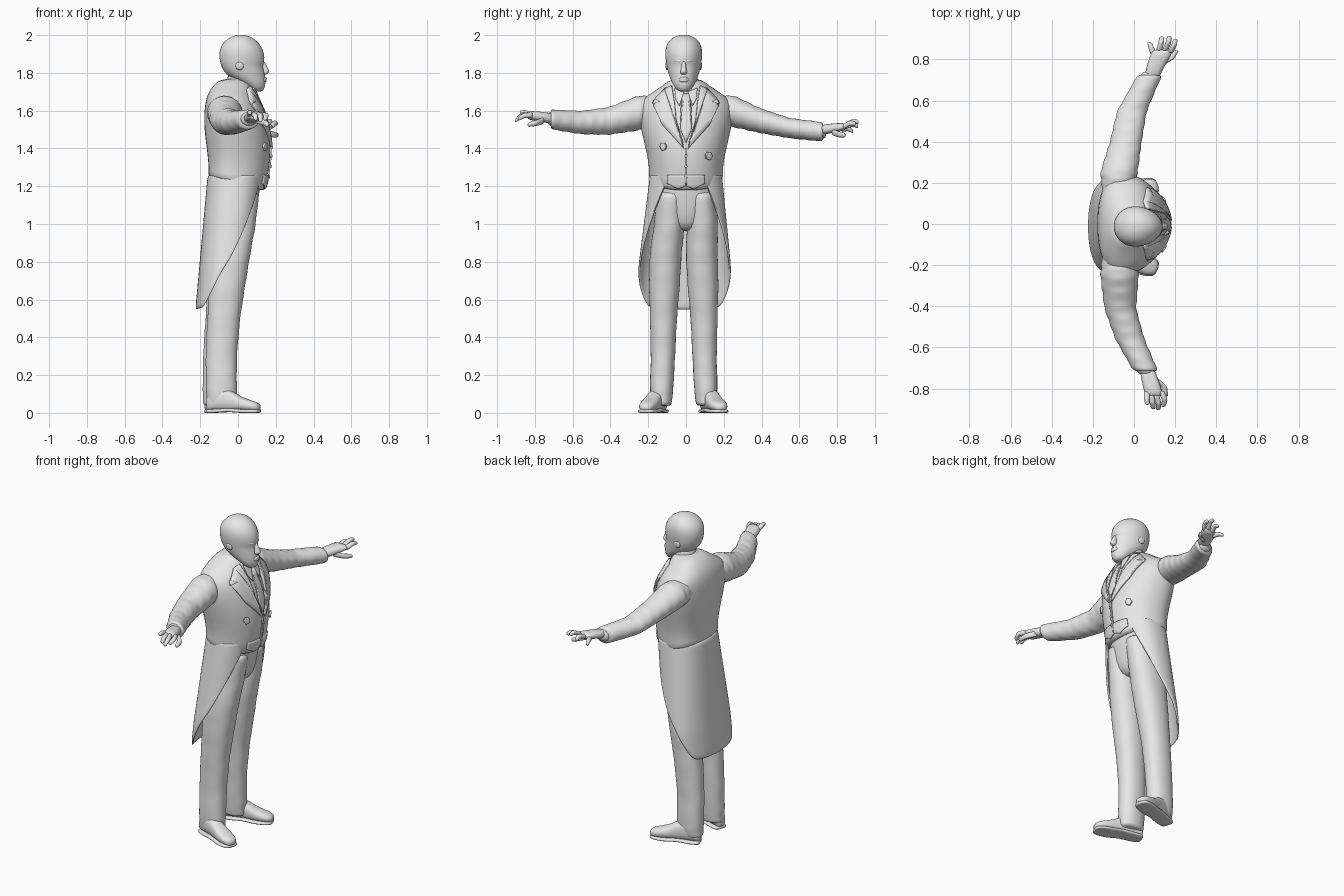
import bpy, bmesh, math
from mathutils import Vector
from mathutils.bvhtree import BVHTree

default_cube = bpy.data.objects.get("Cube")
if default_cube:
    bpy.data.objects.remove(default_cube, do_unlink=True)

clay = bpy.data.materials.new("plain_grey")
clay.use_nodes = True
clay.diffuse_color = (0.8, 0.8, 0.8, 1)
clay.node_tree.nodes["Principled BSDF"].inputs["Base Color"].default_value = clay.diffuse_color

X, Y, Z = Vector((1, 0, 0)), Vector((0, 1, 0)), Vector((0, 0, 1))


def finish(name, mesh_builder, subdivisions=1, thickness=0):
    bmesh.ops.recalc_face_normals(mesh_builder, faces=mesh_builder.faces)
    mesh = bpy.data.meshes.new(name)
    mesh_builder.to_mesh(mesh)
    mesh_builder.free()
    mesh.materials.append(clay)
    mesh.polygons.foreach_set("use_smooth", [True] * len(mesh.polygons))
    part = bpy.data.objects.new(name, mesh)
    bpy.context.collection.objects.link(part)
    if thickness:
        solid = part.modifiers.new("thickness", "SOLIDIFY")
        solid.thickness = thickness
        solid.offset = 0
    if subdivisions:
        part.modifiers.new("smooth", "SUBSURF").levels = subdivisions
        part.modifiers["smooth"].render_levels = subdivisions
    return part


def signed_power(value, power):
    return math.copysign(abs(value) ** power, value)


def loft(name, rings, axis_a, axis_b, sides=20, power=1.0, egg=0.0, hem_drop=0.0, floor=None):
    """Skin closed rings given as (centre, radius along a, radius along b)."""
    builder = bmesh.new()
    loops = []
    for index, (centre, radius_a, radius_b) in enumerate(rings):
        loop = []
        for step in range(sides):
            angle = math.tau * step / sides
            along = signed_power(math.cos(angle), power)
            across = signed_power(math.sin(angle), power) * (1 - egg * along)
            point = Vector(centre) + axis_a * radius_a * along + axis_b * radius_b * across
            if index < 2:
                point.z -= hem_drop * along
            if floor is not None:
                point.z = max(point.z, floor)
            loop.append(builder.verts.new(point))
        loops.append(loop)
    for lower, upper in zip(loops, loops[1:]):
        for i in range(sides):
            j = (i + 1) % sides
            builder.faces.new((lower[i], lower[j], upper[j], upper[i]))
    builder.faces.new(loops[0])
    builder.faces.new(loops[-1])
    return finish(name, builder)


def column(name, table, y=0.0, **options):
    """Upright loft from rows of height, back x, front x and half width."""
    rings = [(((back + front) / 2, y, z), (front - back) / 2, half) for z, back, front, half in table]
    return loft(name, rings, X, Y, **options)


def resample(rows, count, ripple, waves):
    """Add rows between the given ones and ripple their last two columns into cloth folds."""
    result = []
    for k in range(count):
        place = k / (count - 1) * (len(rows) - 1)
        i = min(int(place), len(rows) - 2)
        row = [p + (q - p) * (place - i) for p, q in zip(rows[i], rows[i + 1])]
        fold = 1 + ripple * math.sin(k * waves)
        result.append((tuple(row[:3]), row[3] * fold, row[4] * (2 - fold)))
    return result


# Coat body and waistcoat
torso = column("coat_body", [
    (1.21, -.155, .135, .18), (1.22, -.157, .145, .195), (1.3, -.155, .165, .19),
    (1.4, -.165, .175, .21), (1.5, -.18, .16, .235), (1.6, -.18, .135, .25),
    (1.66, -.17, .1, .235), (1.7, -.155, .085, .17), (1.74, -.125, .07, .11), (1.77, -.09, .05, .08)],
    sides=32, power=.88, egg=.16, hem_drop=.04)

# Coat tails: an open skirt whose hem sweeps up to the front
builder = bmesh.new()
columns, rows = 32, 14
grid = []
for c in range(columns + 1):
    swing = math.radians(150) * (2 * c / columns - 1)
    sweep = abs(swing) / math.radians(150)
    hem = .545 + .03 * sweep + .64 * max(0, sweep - .3) ** 1.25 / .7 ** 1.25
    strip = []
    for r in range(rows + 1):
        z = 1.26 + (hem - 1.26) * r / rows
        fall = (1.26 - z) / .71
        x = -.012 - .075 * fall - (.143 - .01 * fall) * signed_power(math.cos(swing), .85)
        y = (.185 + .062 * min(1, fall * 1.3)) * signed_power(math.sin(swing), .85) - .01 * fall
        strip.append(builder.verts.new((x, y, z)))
    grid.append(strip)
for first, second in zip(grid, grid[1:]):
    for r in range(rows):
        builder.faces.new((first[r], first[r + 1], second[r + 1], second[r]))
finish("coat_tails", builder, thickness=.012)

# Trousers and shoes
column("trouser_seat", [(.96, -.1, .05, .04), (1.0, -.13, .085, .11), (1.1, -.135, .105, .15),
                        (1.2, -.13, .12, .16), (1.26, -.12, .12, .15)], power=.9)
for side, label, back_shift, toe in ((-1, "right", 0, (.105, -.215)), (1, "left", -.02, (.105, .185))):
    leg_rows = []
    for z, back, front, inner, outer in (
            (.035, -.165, -.01, .065, .17), (.12, -.17, -.005, .055, .18), (.3, -.172, -.005, .045, .175),
            (.5, -.163, .012, .035, .18), (.7, -.153, .043, .018, .185), (.85, -.15, .068, .01, .18),
            (1.0, -.14, .095, .005, .17), (1.18, -.13, .115, .0, .155)):
        shift = back_shift * max(0, 1 - z)
        sway = -.012 if z < .9 else 0
        leg_rows.append(((back + front) / 2 + shift, side * (inner + outer) / 2 + sway, z,
                         (front - back) / 2, (outer - inner) / 2))
    loft(label + "_trouser_leg", resample(leg_rows, 30, .018, 1.9), X, Y, power=.9)

    heel = Vector((-.155 + back_shift / 2, side * .115 - .012, 0))
    forward = Vector((*toe, 0)) - heel
    sideways = Z.cross(forward).normalized()
    upper, sole = [], []
    for t, half, height in ((-.03, .025, .06), (0, .036, .1), (.2, .043, .13), (.45, .043, .115),
                            (.62, .048, .08), (.8, .05, .062), (.95, .043, .05), (1.05, .025, .035)):
        spot = heel + forward * t
        upper.append((spot + Z * (.01 + height / 2), half, height / 2))
        arch = .008 if .25 < t < .6 else 0
        sole.append((spot + Z * (.009 + arch), half + .006, .011))
    loft(label + "_shoe", upper, sideways, Z, sides=16, power=.8)
    loft(label + "_shoe_sole", sole, sideways, Z, sides=16, power=.6, floor=0)

# Sleeves, cuffs and hands
sleeves = {
    "left": [(-.08, .14, 1.6, .075, .075), (-.073, .25, 1.597, .092, .085), (-.04, .4, 1.545, .078, .066),
             (-.01, .55, 1.507, .073, .054), (.08, .73, 1.487, .06, .052)],
    "right": [(-.08, -.14, 1.6, .075, .075), (-.07, -.25, 1.588, .095, .093), (-.067, -.41, 1.545, .078, .074),
              (-.02, -.56, 1.537, .072, .062), (.06, -.72, 1.555, .06, .053)]}
palms = {
    "left": [(.085, .7, 1.495, .038, .03), (.1, .76, 1.505, .043, .026), (.135, .83, 1.515, .054, .022),
             (.14, .85, 1.515, .048, .016)],
    "right": [(.06, -.69, 1.555, .036, .03), (.075, -.75, 1.565, .042, .028), (.095, -.82, 1.575, .046, .026),
              (.098, -.84, 1.572, .04, .018)]}
# Finger rows hold knuckle, middle and tip points
fingers = {
    "left": {"index": ((.175, .83, 1.515), (.195, .87, 1.535), (.202, .9, 1.53)),
             "middle": ((.15, .84, 1.52), (.168, .885, 1.545), (.172, .915, 1.54)),
             "ring": ((.122, .84, 1.515), (.132, .885, 1.53), (.135, .912, 1.515)),
             "little": ((.097, .82, 1.505), (.083, .86, 1.505), (.075, .885, 1.49)),
             "thumb": ((.125, .77, 1.49), (.18, .805, 1.475), (.208, .845, 1.47))},
    "right": {"index": ((.132, -.81, 1.575), (.15, -.855, 1.575), (.142, -.89, 1.555)),
              "middle": ((.108, -.83, 1.58), (.12, -.875, 1.57), (.118, -.905, 1.545)),
              "ring": ((.085, -.83, 1.578), (.09, -.872, 1.575), (.095, -.9, 1.555)),
              "little": ((.064, -.81, 1.575), (.062, -.85, 1.59), (.065, -.88, 1.59)),
              "thumb": ((.1, -.75, 1.55), (.145, -.79, 1.535), (.155, -.84, 1.525))}}
for label, path in sleeves.items():
    loft(label + "_sleeve", resample(path, 30, .045, 2.1), X, Z)
    x, y, z, wide, tall = path[-1]
    outward = math.copysign(1, y)
    loft(label + "_shirt_cuff", [((x - .01, y - outward * .03, z), .05, .043),
                                 ((x + .005, y + outward * .018, z + .003), .046, .038)], X, Z)
    loft(label + "_palm", [(p[:3], p[3], p[4]) for p in palms[label]], X, Z, sides=14, power=.85)
    for finger, points in fingers[label].items():
        thick = .017 if finger == "thumb" else .0145
        joint = [(*p, thick * s, thick * s) for p, s in zip(points, (1.1, 1, .75))]
        loft(label + "_" + finger + "_finger", resample(joint, 7, 0, 1), X, Z, sides=10)

# Neck, collar and head
column("neck", [(1.66, -.06, .07, .06), (1.74, -.06, .065, .062), (1.82, -.055, .07, .066)])
column("shirt_collar", [(1.7, -.085, .09, .083), (1.72, -.085, .085, .078), (1.765, -.075, .055, .07),
                        (1.77, -.065, .045, .06)], hem_drop=.012)
head_y = -.012
column("head", [
    (1.7, .085, .125, .022), (1.715, .065, .14, .042), (1.745, .02, .147, .06), (1.775, -.045, .145, .074),
    (1.81, -.078, .14, .085), (1.838, -.09, .132, .091), (1.862, -.097, .141, .095), (1.9, -.101, .14, .099),
    (1.94, -.094, .126, .096), (1.975, -.065, .096, .076), (1.995, -.03, .06, .044), (2.002, 0, .03, .015)],
    y=head_y, sides=28, egg=.1)
column("nose", [(1.79, .13, .148, .012), (1.8, .12, .166, .02), (1.812, .12, .168, .018),
                (1.835, .115, .152, .011), (1.865, .11, .142, .012)], y=head_y, sides=12)
column("mouth", [(1.75, .12, .148, .018), (1.758, .12, .155, .026), (1.764, .12, .149, .028),
                 (1.77, .12, .156, .025), (1.78, .12, .147, .016)], y=head_y, sides=14)
for side, label in ((-1, "right"), (1, "left")):
    def face_bar(name, points):
        loft(label + name, [((x, head_y + side * y, z), r, r) for x, y, z, r in points], X, Z, sides=10)
    face_bar("_brow", [(.13, .008, 1.86, .01), (.122, .035, 1.866, .013), (.092, .065, 1.866, .012), (.065, .08, 1.86, .006)])
    face_bar("_cheek", [(.117, .03, 1.808, .008), (.1, .045, 1.81, .016), (.06, .075, 1.818, .012)])
    face_bar("_ear", [(.01, .083, 1.835, .026), (.008, .093, 1.838, .023), (.004, .097, 1.84, .012)])

# Front details are flat outlines draped over the coat body
surface = BVHTree.FromObject(torso, bpy.context.evaluated_depsgraph_get())


def drape(name, outline, lift, thickness=.008):
    builder = bmesh.new()
    builder.faces.new([builder.verts.new((1, y, z)) for y, z in outline])
    bmesh.ops.triangulate(builder, faces=builder.faces)
    bmesh.ops.subdivide_edges(builder, edges=builder.edges, cuts=5, use_grid_fill=True)
    for vert in builder.verts:
        hit = surface.ray_cast(vert.co, -X)[0]
        vert.co.x = (hit.x if hit else .06) + lift
    return finish(name, builder, subdivisions=0, thickness=thickness)


for side, label in ((-1, "right"), (1, "left")):
    def mirrored(points):
        return [(side * y, z) for y, z in points]
    drape(label + "_lapel", mirrored([(.075, 1.73), (.11, 1.715), (.165, 1.66), (.135, 1.645), (.175, 1.635),
                                      (.12, 1.52), (.012, 1.4), (.05, 1.53), (.06, 1.64)]), .009, .014)
    drape(label + "_collar_wing", mirrored([(.01, 1.7), (.06, 1.72), (.055, 1.66), (.035, 1.625)]), .012)
    drape(label + "_waistcoat_point", mirrored([(.002, 1.26), (.1, 1.26), (.1, 1.215), (.04, 1.185), (.002, 1.2)]), .004)
    drape(label + "_breast_button", mirrored([(.12 + .017 * math.cos(k), 1.385 - side * .025 + .022 * math.sin(k))
                                              for k in range(6)]), .008, .012)
drape("necktie", [(-.02, 1.69), (.02, 1.69), (.013, 1.655), (.03, 1.5), (0, 1.43), (-.03, 1.5), (-.013, 1.655)], .01)
drape("front_closure", [(-.006, 1.4), (.006, 1.4), (.006, 1.21), (-.006, 1.21)], .005)
for k in range(3):
    z = 1.36 - k * .055
    drape("front_button", [(.008 * math.cos(a), z + .008 * math.sin(a)) for a in range(6)], .01)
